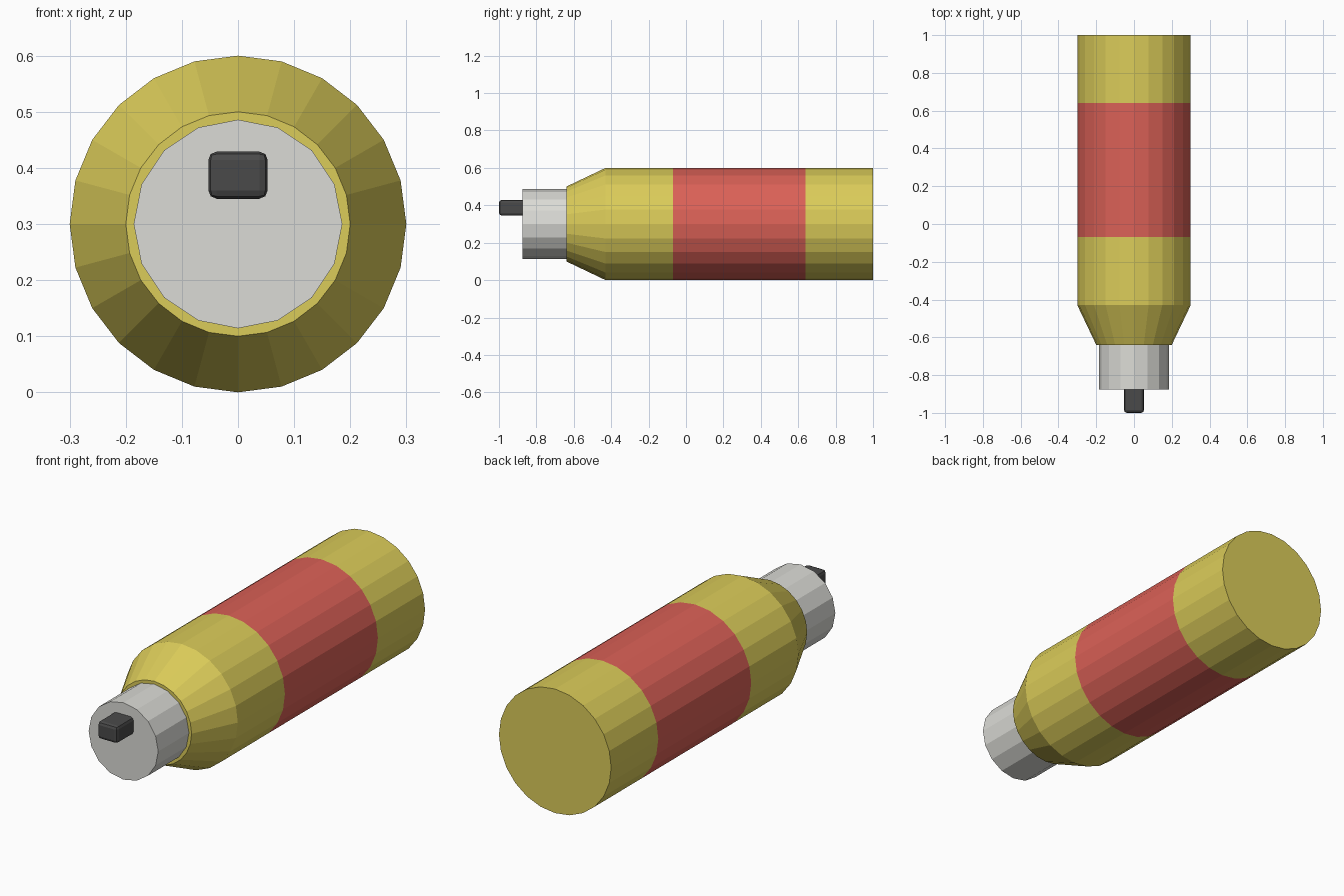
import bpy, bmesh, math

if "Cube" in bpy.data.objects:
    bpy.data.objects.remove(bpy.data.objects["Cube"])


def material(name, srgb):
    m = bpy.data.materials.new(name)
    lin = [c / 12.92 if c <= 0.04045 else ((c + 0.055) / 1.055) ** 2.4 for c in srgb]
    m.diffuse_color = (*lin, 1)
    m.use_nodes = True
    m.node_tree.nodes["Principled BSDF"].inputs["Base Color"].default_value = m.diffuse_color
    return m


yellow = material("yellow", (0.86, 0.80, 0.35))
red = material("red", (0.86, 0.38, 0.34))
grey = material("light grey", (0.86, 0.86, 0.84))
dark = material("dark grey", (0.29, 0.29, 0.29))


def add_object(name, bm, mats):
    bmesh.ops.recalc_face_normals(bm, faces=bm.faces)
    mesh = bpy.data.meshes.new(name)
    bm.to_mesh(mesh)
    bm.free()
    for m in mats:
        mesh.materials.append(m)
    ob = bpy.data.objects.new(name, mesh)
    bpy.context.collection.objects.link(ob)
    return ob


def turned(name, profile, sides, mats, axis_z=0.3):
    """Capped solid turned around the y direction from (y, radius) points."""
    bm = bmesh.new()
    rings = []
    for y, r in profile:
        angles = [2 * math.pi * i / sides for i in range(sides)]
        rings.append([bm.verts.new((r * math.sin(a), y, axis_z + r * math.cos(a)))
                      for a in angles])
    for a, b in zip(rings, rings[1:]):
        for i in range(sides):
            j = (i + 1) % sides
            bm.faces.new((a[i], a[j], b[j], b[i]))
    bm.faces.new(rings[0])
    bm.faces.new(rings[-1])
    return add_object(name, bm, mats)


# Main body with a tapered shoulder and a red band
body = turned("body", [(-0.64, 0.2), (-0.43, 0.3), (-0.07, 0.3), (0.64, 0.3), (1.0, 0.3)],
              24, [yellow, red])
for face in body.data.polygons:
    if -0.07 < face.center.y < 0.64:
        face.material_index = 1

# Neck
turned("neck", [(-0.875, 0.186), (-0.62, 0.186)], 16, [grey])

# Nozzle block with rounded edges
bm = bmesh.new()
bmesh.ops.create_cube(bm, size=1)
for v in bm.verts:
    v.co = (v.co.x * 0.106, -0.92 + v.co.y * 0.16, 0.387 + v.co.z * 0.084)
bmesh.ops.bevel(bm, geom=bm.edges[:], offset=0.015, segments=2, profile=0.5, affect='EDGES')
add_object("nozzle", bm, [dark])
